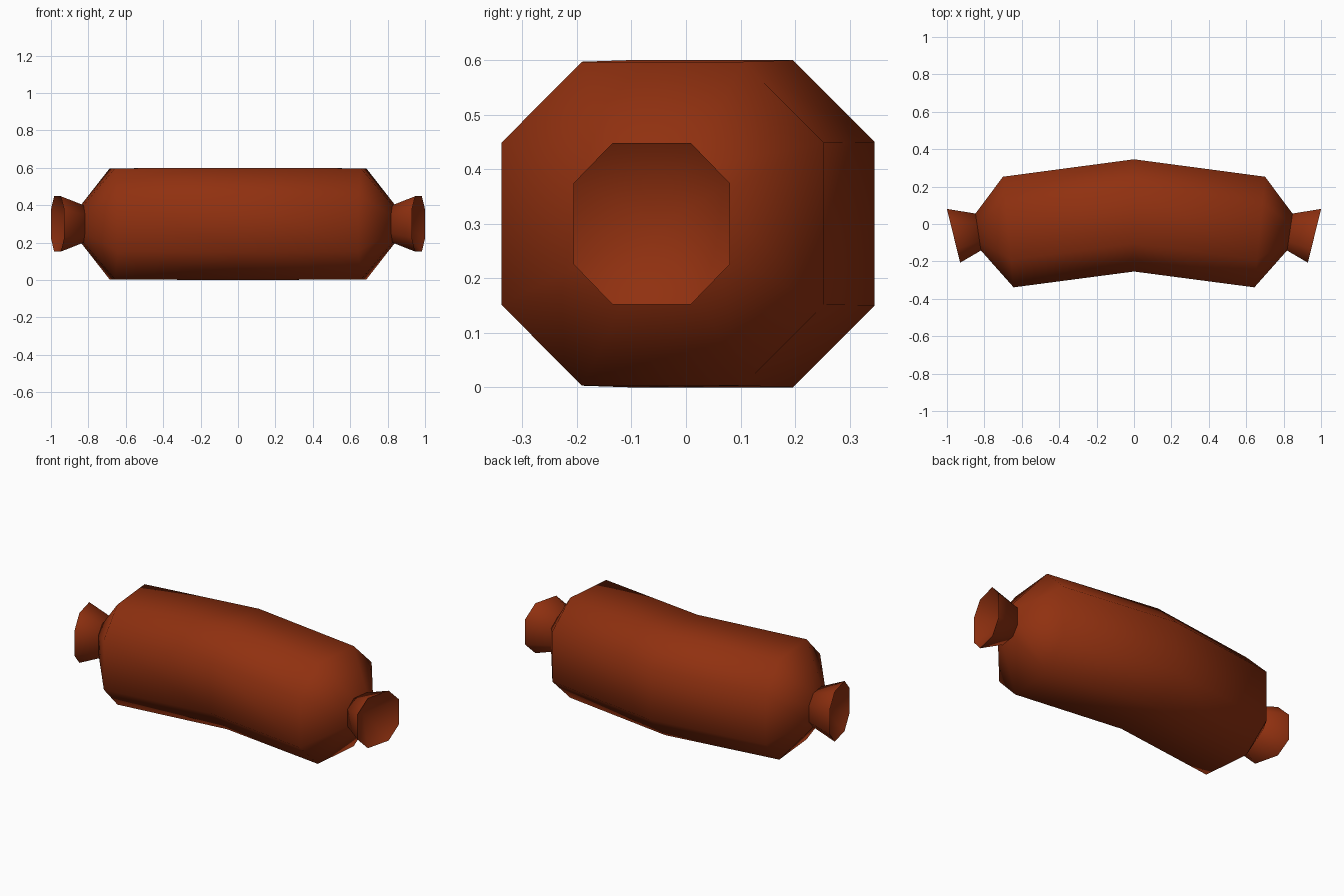
import bpy, bmesh, math

if "Cube" in bpy.data.objects:
    bpy.data.objects.remove(bpy.data.objects["Cube"])

skin = bpy.data.materials.new("sausage_brown")
skin.diffuse_color = (0.28, 0.03, 0.005, 1)
skin.use_nodes = True
skin.node_tree.nodes["Principled BSDF"].inputs["Base Color"].default_value = skin.diffuse_color

# chamfered octagon section: corners at half and full radius
OCT = [(1, .5), (.5, 1), (-.5, 1), (-1, .5), (-1, -.5), (-.5, -1), (.5, -1), (1, -.5)]


def ring(bm, x, y, r, tilt):
    """Octagon centred on (x, y, 0.3), turned about z by tilt degrees."""
    t = math.radians(tilt)
    return [bm.verts.new((x - a * r * math.sin(t), y + a * r * math.cos(t), 0.3 + b * r))
            for a, b in OCT]


def bridge(bm, a, b):
    for i in range(8):
        j = (i + 1) % 8
        bm.faces.new((a[i], a[j], b[j], b[i]))


def finish(bm, name, angle):
    me = bpy.data.meshes.new(name)
    bmesh.ops.recalc_face_normals(bm, faces=bm.faces)
    bm.to_mesh(me)
    bm.free()
    me.materials.append(skin)
    ob = bpy.data.objects.new(name, me)
    bpy.context.collection.objects.link(ob)
    bpy.ops.object.select_all(action='DESELECT')
    ob.select_set(True)
    bpy.context.view_layer.objects.active = ob
    bpy.ops.object.shade_smooth_by_angle(angle=math.radians(angle))


# bent body with tapered shoulders
bm = bmesh.new()
rings = [ring(bm, *p) for p in [
    (-.833, -.043, .1, 8.5), (-.672, -.043, .297, 5.5), (0, .046, .3, 0),
    (.672, -.043, .297, -5.5), (.833, -.043, .1, -8.5)]]
for a, b in zip(rings, rings[1:]):
    bridge(bm, a, b)
bm.faces.new(rings[0])
bm.faces.new(rings[-1])
finish(bm, "sausage_body", 65)

# flared casing ends, hollowed to a point at the neck
for side, name in ((-1, "left_end"), (1, "right_end")):
    bm = bmesh.new()
    neck = ring(bm, side * .833, -.043, .1, -side * 8.5)
    rim = ring(bm, side * .965, -.063, .148, -side * 14)
    bridge(bm, neck, rim)
    bm.faces.new(neck)
    tip = bm.verts.new((side * .85, -.045, .3))
    for i in range(8):
        bm.faces.new((rim[i], rim[(i + 1) % 8], tip))
    finish(bm, name, 75)
